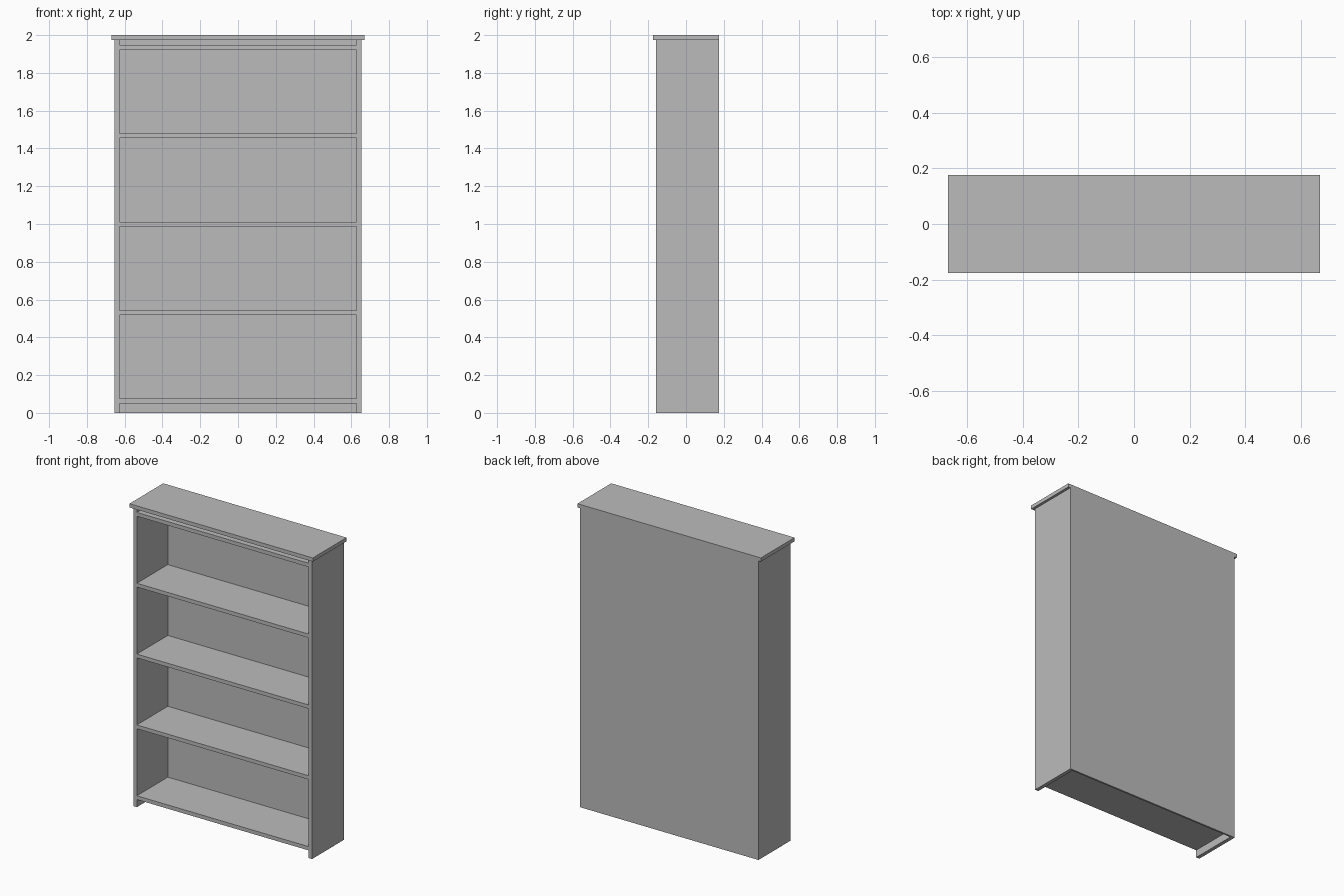
import bpy

if "Cube" in bpy.data.objects:
    bpy.data.objects.remove(bpy.data.objects["Cube"])

wood = bpy.data.materials.new("plain_grey")
wood.diffuse_color = (0.5, 0.5, 0.5, 1)
wood.use_nodes = True
wood.node_tree.nodes["Principled BSDF"].inputs["Base Color"].default_value = wood.diffuse_color


def box(name, x0, x1, y0, y1, z0, z1):
    """Axis-aligned board between two corners."""
    bpy.ops.mesh.primitive_cube_add(
        size=1, location=((x0 + x1) / 2, (y0 + y1) / 2, (z0 + z1) / 2))
    ob = bpy.context.object
    ob.name = name
    ob.scale = (x1 - x0, y1 - y0, z1 - z0)
    bpy.ops.object.transform_apply(location=False, rotation=False, scale=True)
    ob.data.materials.append(wood)
    return ob


HALF_W, INNER = 0.653, 0.628       # outer and inner half width
FRONT, BACK = -0.159, 0.176        # carcass depth
PANEL = 0.012                      # back panel thickness
T = 0.025                          # board thickness
TOP = 2.0

# Overhanging top board, flush at the back
box("top_board", -0.67, 0.67, -0.176, BACK, TOP - T, TOP)

# Side panels
for name, s in (("left_side", -1), ("right_side", 1)):
    a, b = sorted((s * INNER, s * HALF_W))
    box(name, a, b, FRONT, BACK - PANEL, 0, TOP - T)

# Back panel covers the full width down to the floor
box("back_panel", -HALF_W, HALF_W, BACK - PANEL, BACK, 0, TOP - T)

# Five evenly spaced shelves; the highest sits just below the top board
for i in range(5):
    z = 0.05 + i * 0.468
    box(f"shelf_{i + 1}", -INNER, INNER, FRONT, BACK - PANEL, z, z + T)
